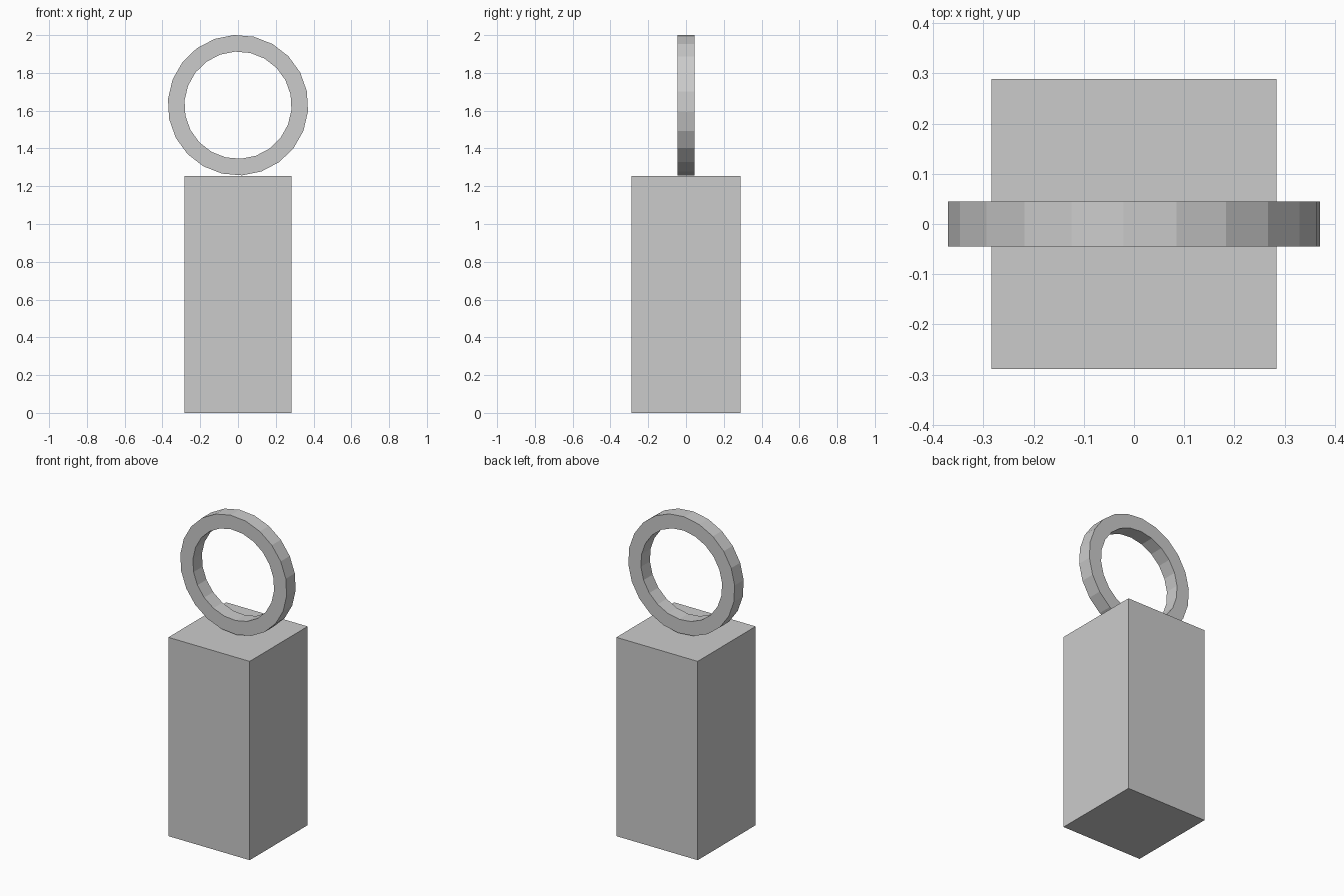
import bpy, bmesh
from math import cos, sin, radians, tau

if "Cube" in bpy.data.objects:
    bpy.data.objects.remove(bpy.data.objects["Cube"])


def make_object(name, bm):
    bmesh.ops.recalc_face_normals(bm, faces=bm.faces)
    mesh = bpy.data.meshes.new(name)
    bm.to_mesh(mesh)
    bm.free()
    obj = bpy.data.objects.new(name, mesh)
    bpy.context.collection.objects.link(obj)
    return obj


# Block body
bm = bmesh.new()
bmesh.ops.create_cube(bm, size=1)
for v in bm.verts:
    v.co = (v.co.x * 0.567, v.co.y * 0.577, (v.co.z + 0.5) * 1.253)
make_object("body_block", bm)

# Upright flat-sided ring: rectangular section swept round the y axis
SIDES, START, CENTRE_Z = 22, radians(-5), 1.629
section = [(0.372, -0.045), (0.372, 0.045), (0.284, 0.045), (0.284, -0.045)]
bm = bmesh.new()
rings = []
for i in range(SIDES):
    a = START + tau * i / SIDES
    rings.append([bm.verts.new((r * cos(a), y, CENTRE_Z + r * sin(a)))
                  for r, y in section])
for i in range(SIDES):
    p, q = rings[i], rings[(i + 1) % SIDES]
    for j in range(4):
        k = (j + 1) % 4
        bm.faces.new((p[j], p[k], q[k], q[j]))
make_object("top_ring", bm)
